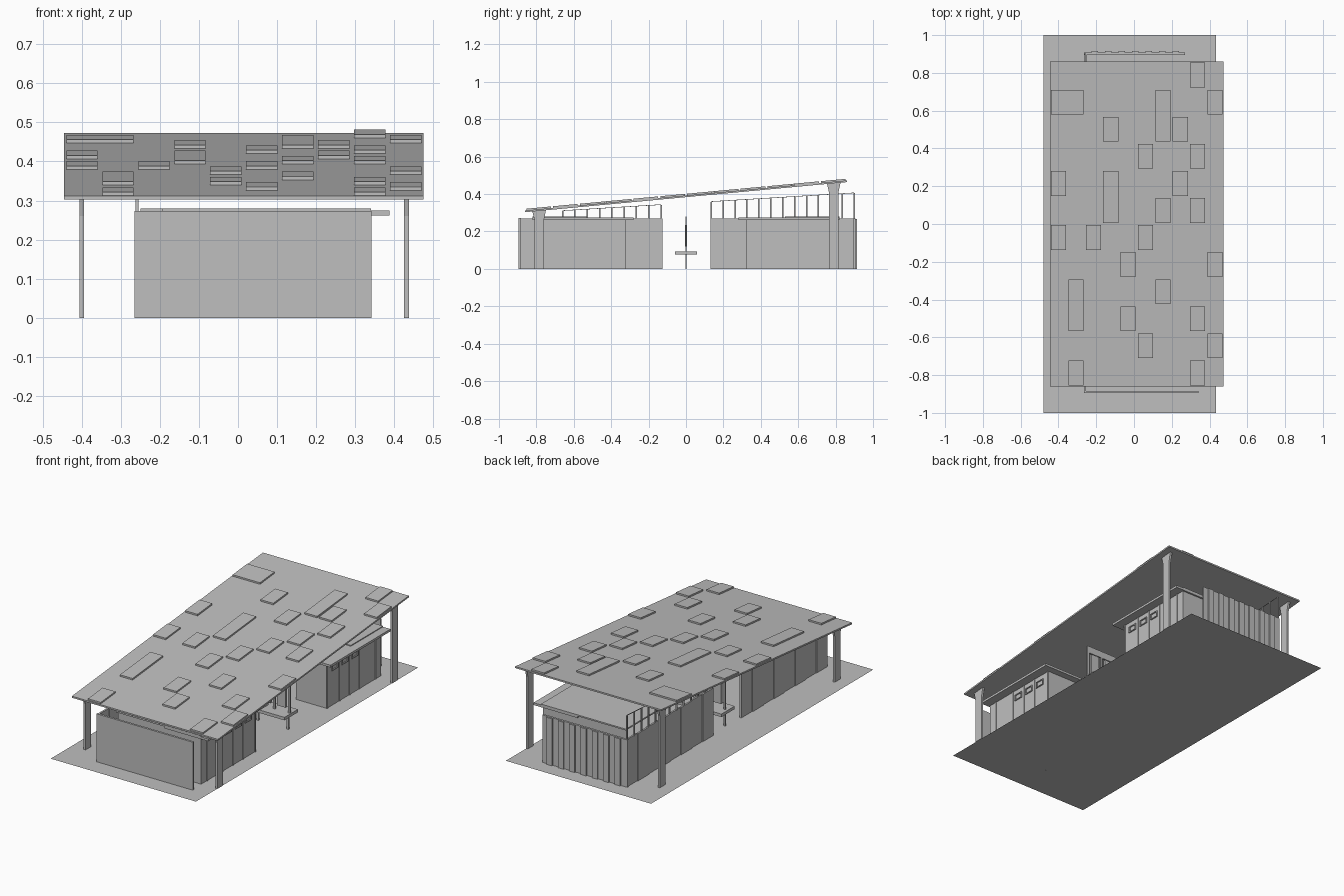
import bpy, bmesh, math

if "Cube" in bpy.data.objects:
    bpy.data.objects.remove(bpy.data.objects["Cube"])

grey = bpy.data.materials.new("light_grey")
grey.diffuse_color = (0.52, 0.52, 0.52, 1)
grey.use_nodes = True
grey.node_tree.nodes["Principled BSDF"].inputs["Base Color"].default_value = grey.diffuse_color


def mesh_object(name, bm):
    me = bpy.data.meshes.new(name)
    bmesh.ops.recalc_face_normals(bm, faces=bm.faces)
    bm.to_mesh(me)
    bm.free()
    me.materials.append(grey)
    ob = bpy.data.objects.new(name, me)
    bpy.context.collection.objects.link(ob)
    return ob


def add_box(bm, x, y, z):
    v = [bm.verts.new((a, b, c)) for c in z for b in y for a in x]
    for f in ((0, 1, 3, 2), (4, 5, 7, 6), (0, 1, 5, 4),
              (2, 3, 7, 6), (0, 2, 6, 4), (1, 3, 7, 5)):
        bm.faces.new([v[i] for i in f])


def boxes(name, parts):
    bm = bmesh.new()
    for p in parts:
        add_box(bm, *p)
    return mesh_object(name, bm)


def side_profile(name, x0, x1, points):
    """Extrude a (y, z) outline along x."""
    bm = bmesh.new()
    f = bm.faces.new([bm.verts.new((x0, y, z)) for y, z in points])
    ext = bmesh.ops.extrude_face_region(bm, geom=[f])
    for g in ext["geom"]:
        if isinstance(g, bmesh.types.BMVert):
            g.co.x = x1
    return mesh_object(name, bm)


# Sloping roof and its grid
X0, X1, Y0, Y1 = -0.445, 0.475, -0.86, 0.86
CW, RH = (X1 - X0) / 10, (Y1 - Y0) / 12


def roof_z(y):
    return 0.312 + 0.161 * (y - Y0) / (Y1 - Y0)


# Ground sheet
bm = bmesh.new()
bm.faces.new([bm.verts.new(p) for p in
              ((-0.48, -1, 0), (0.435, -1, 0), (0.435, 1, 0), (-0.48, 1, 0))])
mesh_object("ground_sheet", bm)

side_profile("main_roof", X0, X1, [(Y0, 0.303), (Y1, 0.464), (Y1, 0.473), (Y0, 0.312)])

# Raised roof panels: column, row, columns wide, rows deep
panels = [(0, 10, 2, 1), (0, 7, 1, 1), (0, 5, 1, 1), (1, 2, 1, 2), (1, 0, 1, 1),
          (2, 5, 1, 1), (3, 9, 1, 1), (3, 6, 1, 2), (4, 4, 1, 1), (4, 2, 1, 1),
          (5, 8, 1, 1), (5, 5, 1, 1), (5, 1, 1, 1), (6, 9, 1, 2), (6, 6, 1, 1),
          (6, 3, 1, 1), (7, 9, 1, 1), (7, 7, 1, 1), (8, 11, 1, 1), (8, 8, 1, 1),
          (8, 6, 1, 1), (8, 2, 1, 1), (8, 0, 1, 1), (9, 10, 1, 1), (9, 4, 1, 1),
          (9, 1, 1, 1)]
for c, r, w, d in panels:
    xa, xb = X0 + c * CW, X0 + (c + w) * CW
    ya, yb = Y0 + r * RH, Y0 + (r + d) * RH
    m = 0.006
    za, zb = roof_z(ya + m), roof_z(yb - m)
    side_profile("roof_panel", xa + m, xb - m,
                 [(ya + m, za - 0.002), (yb - m, zb - 0.002),
                  (yb - m, zb + 0.009), (ya + m, za + 0.009)])

# Flared corner posts
for x in (-0.40, 0.431):
    for y in (-0.785, 0.79):
        t = roof_z(y) - 0.009
        side_profile("corner_post", x - 0.006, x + 0.006,
                     [(y - 0.025, 0), (y + 0.025, 0), (y + 0.025, t - 0.05),
                      (y + 0.036, roof_z(y + 0.036) - 0.009),
                      (y - 0.036, roof_z(y - 0.036) - 0.009),
                      (y - 0.025, t - 0.05)])

# Outer end walls
boxes("front_wall", [((-0.265, 0.342), (-0.895, -0.883), (0, 0.273))])
boxes("back_wall", [((-0.265, 0.27), (0.895, 0.907), (0, 0.27))])
boxes("back_batten", [((-0.225 + 0.0715 * i, -0.19 + 0.0715 * i), (0.905, 0.915), (0, 0.268))
                      for i in range(7)])

# Left walls of overlapping boards, with stakes and a thin rail on top
for ya, yb, s0, n in ((-0.895, -0.125, -0.66, 9), (0.13, 0.907, 0.135, 13)):
    step = (yb - ya) / 8
    parts = []
    for i in range(8):
        o = 0.004 * (i % 2)
        parts.append(((-0.265 + o, -0.255 + o),
                      (ya + i * step, ya + (i + 1) * step), (0, 0.27)))
    boxes("left_wall", parts)
    gap = (yb - 0.008 - s0) / (n - 1)
    top = lambda y: 0.31 + 0.095 * (y + 0.66) / 1.56
    ys = [s0 + i * gap for i in range(n)]
    boxes("wall_stake", [((-0.262, -0.255), (y - 0.004, y + 0.004), (0.265, top(y)))
                         for y in ys])
    side_profile("stake_rail", -0.26, -0.257,
                 [(ys[0], top(ys[0])), (ys[-1], top(ys[-1])),
                  (ys[-1], top(ys[-1]) + 0.003), (ys[0], top(ys[0]) + 0.003)])

# Two room blocks facing right, mirrored front to back
for s in (-1, 1):
    def span(a, b):
        return tuple(sorted((s * a, s * b)))
    boxes("room_block", [((0.14, 0.335), span(0.32, 0.81), (0, 0.264))])
    boxes("room_canopy", [((0.11, 0.387), span(0.28, 0.82), (0.262, 0.275))])
    boxes("inner_roof", [((-0.195, 0.34), span(0.53, 0.82), (0.272, 0.28))])
    boxes("inner_wall", [((-0.19, 0.14), span(0.80, 0.81), (0, 0.272))])
    # door joints and high windows
    boxes("door_strip", [((0.334, 0.339), span(y - 0.004, y + 0.004), (0, 0.262))
                         for y in (0.325, 0.435, 0.525, 0.615, 0.76)])
    frames = []
    for y in (0.39, 0.48, 0.57):
        frames += [((0.334, 0.341), span(y - 0.026, y + 0.026), z)
                   for z in ((0.198, 0.203), (0.229, 0.234))]
        frames += [((0.334, 0.341), span(y + e - 0.003, y + e + 0.003), (0.198, 0.234))
                   for e in (-0.025, 0.025)]
    boxes("window_frame", frames)

# Central bench with legs
boxes("bench", [((-0.265, 0.335), (-0.06, 0.06), (0.077, 0.094))])
boxes("bench_leg", [((x, x + 0.012), (-0.004, 0.004), (0, 0.08))
                    for x in (-0.25, -0.06, 0.12, 0.31)])

# Framed display boards above the bench
for x in (-0.25, 0.13):
    boxes("board_frame", [((x + d, x + d + 0.012), (-0.004, 0.004), (0.09, 0.28))
                          for d in (0, 0.094, 0.188)] +
          [((x, x + 0.2), (-0.004, 0.004), (0.24, 0.28))])
    boxes("board_panel", [((x + d, x + d + 0.055), (-0.006, 0.006), (0.12, 0.235))
                          for d in (0.025, 0.12)])
